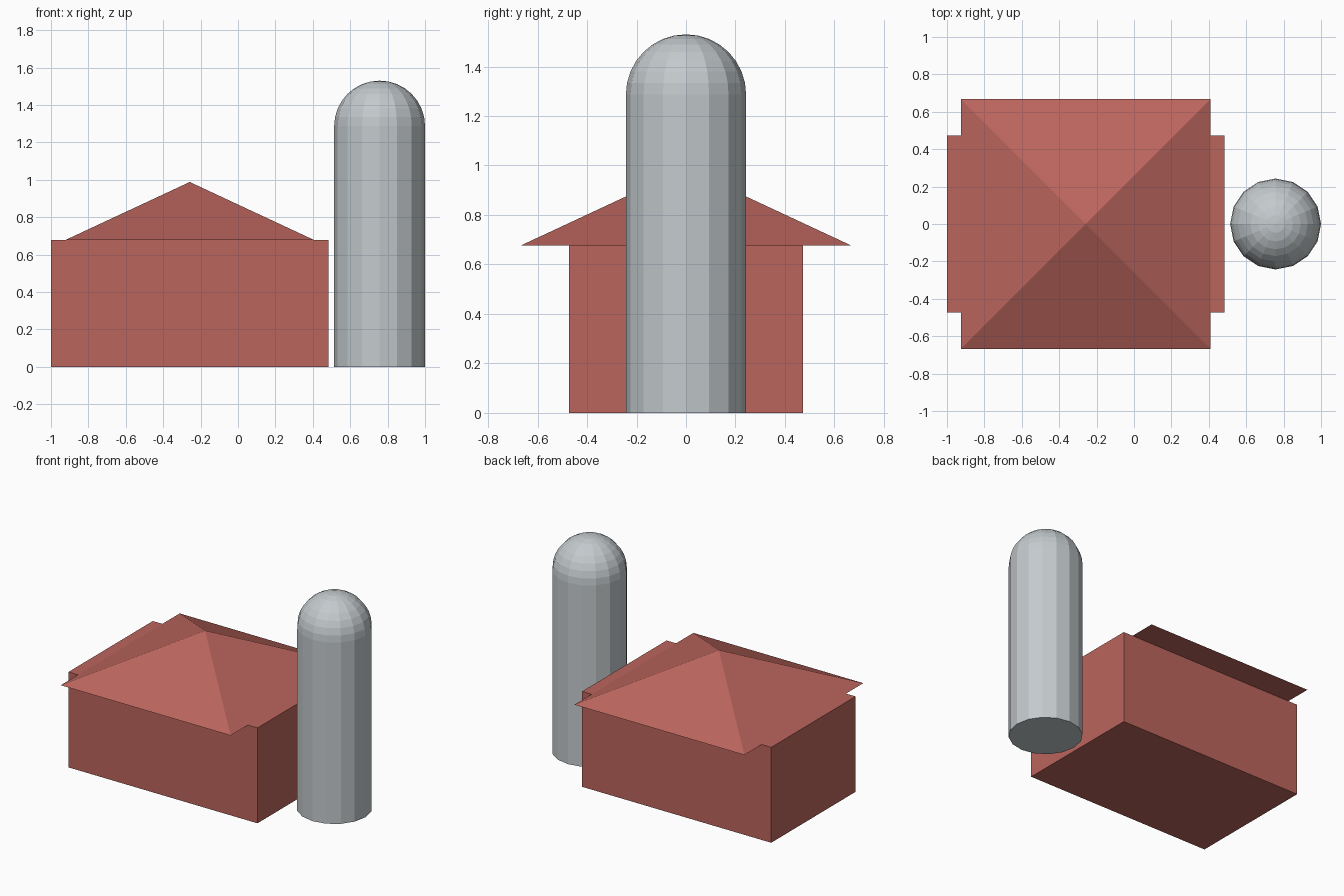
import bpy
import math

cube = bpy.data.objects.get("Cube")
if cube:
    bpy.data.objects.remove(cube, do_unlink=True)


def make_material(name, colour):
    mat = bpy.data.materials.new(name)
    mat.use_nodes = True
    mat.diffuse_color = colour
    mat.node_tree.nodes["Principled BSDF"].inputs["Base Color"].default_value = colour
    return mat


def finish(name, mat):
    obj = bpy.context.object
    obj.name = name
    obj.data.materials.append(mat)
    return obj


red = make_material("barn red", (0.50, 0.13, 0.11, 1))
grey = make_material("silo grey", (0.55, 0.59, 0.61, 1))

# Barn walls: a plain box
WALL_TOP = 0.677
BARN_X = -0.258
bpy.ops.mesh.primitive_cube_add(size=1, location=(BARN_X, 0, WALL_TOP / 2))
walls = finish("barn_walls", red)
walls.scale = (1.484, 0.946, WALL_TOP)

# Barn roof: a square pyramid overhanging front and back
ROOF_HEIGHT = 0.311
bpy.ops.mesh.primitive_cone_add(
    vertices=4, radius1=0.667 * math.sqrt(2), radius2=0, depth=ROOF_HEIGHT,
    location=(BARN_X, 0, WALL_TOP + ROOF_HEIGHT / 2), rotation=(0, 0, math.pi / 4))
finish("barn_roof", red)

# Silo: a profile from the base rim up over the dome, spun into 16 sides
RADIUS, SHOULDER, SIDES, RINGS = 0.243, 1.287, 16, 8
profile = [(RADIUS, 0)]
for i in range(RINGS):
    a = i / RINGS * math.pi / 2
    profile.append((RADIUS * math.cos(a), SHOULDER + RADIUS * math.sin(a)))

verts = [(r * math.cos(math.tau * s / SIDES), r * math.sin(math.tau * s / SIDES), z)
         for r, z in profile for s in range(SIDES)]
verts.append((0, 0, SHOULDER + RADIUS))
faces = [tuple(reversed(range(SIDES)))]
for s in range(SIDES):
    n = (s + 1) % SIDES
    for ring in range(len(profile) - 1):
        low, high = ring * SIDES, (ring + 1) * SIDES
        faces.append((low + s, low + n, high + n, high + s))
    last = (len(profile) - 1) * SIDES
    faces.append((last + s, last + n, len(verts) - 1))

mesh = bpy.data.meshes.new("silo")
mesh.from_pydata(verts, [], faces)
mesh.materials.append(grey)
silo = bpy.data.objects.new("silo", mesh)
silo.location = (0.757, 0, 0)
bpy.context.collection.objects.link(silo)
